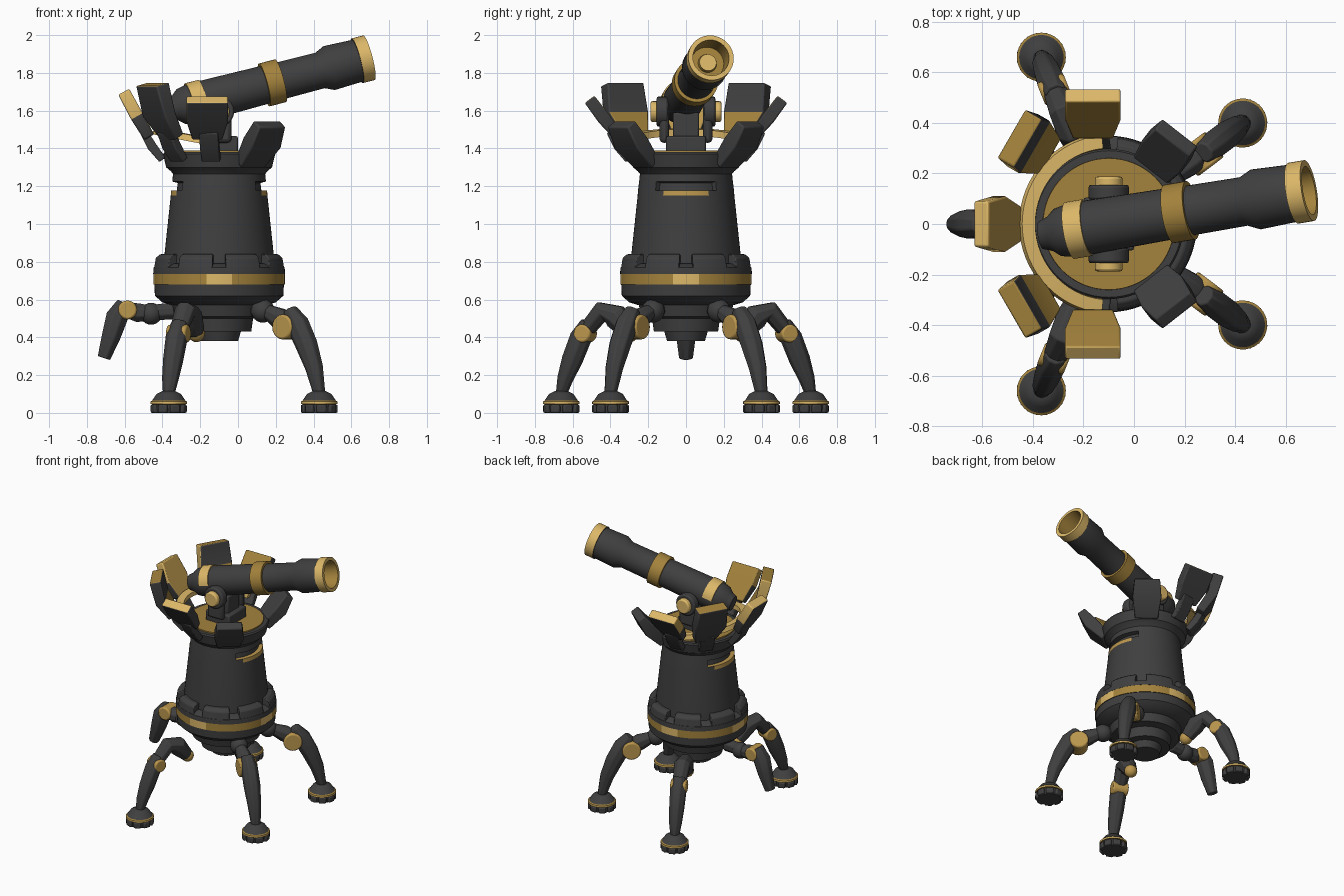
import bpy, bmesh, math
from mathutils import Matrix, Vector

cube = bpy.data.objects.get("Cube")
if cube:
    bpy.data.objects.remove(cube, do_unlink=True)


def material(name, rgb):
    m = bpy.data.materials.new(name)
    m.use_nodes = True
    m.diffuse_color = (*rgb, 1)
    bsdf = next(n for n in m.node_tree.nodes if n.type == 'BSDF_PRINCIPLED')
    bsdf.inputs["Base Color"].default_value = (*rgb, 1)
    bsdf.inputs["Roughness"].default_value = 0.6
    return m


MATS = [material("dark iron", (0.05, 0.05, 0.052)), material("dark brass", (0.37, 0.225, 0.045)),
        material("brass", (0.5, 0.31, 0.075)), material("bright brass", (0.72, 0.48, 0.14))]
IRON, DEEP, BRASS, BRIGHT = range(4)
AXIS = Matrix.Translation((-0.1, 0, 0))      # tower axis


def around(angle):
    return AXIS @ Matrix.Rotation(math.radians(angle), 4, 'Z')


def finish(name, bm, matrix, bevel=0, rule=None):
    bmesh.ops.remove_doubles(bm, verts=bm.verts, dist=1e-5)
    bmesh.ops.recalc_face_normals(bm, faces=bm.faces)
    if rule:
        for f in bm.faces:
            f.material_index = rule(f)
    bm.transform(matrix)
    me = bpy.data.meshes.new(name)
    bm.to_mesh(me)
    bm.free()
    for m in MATS:
        me.materials.append(m)
    ob = bpy.data.objects.new(name, me)
    bpy.context.collection.objects.link(ob)
    if bevel:
        mod = ob.modifiers.new("bevel", 'BEVEL')
        mod.width, mod.segments = bevel, 2
    bpy.ops.object.select_all(action='DESELECT')
    ob.select_set(True)
    bpy.context.view_layer.objects.active = ob
    bpy.ops.object.shade_smooth_by_angle(angle=math.radians(32))


def turned(profile, colours="", start=0, span=360, closed=False, segs=64):
    """Turn a (radius, height) profile about z; colours has one letter per segment:
    i iron, d deep, m middle, l light brass."""
    bm = bmesh.new()
    n = max(2, round(segs * span / 360))
    rows = []
    for k in range(n + 1):
        a = math.radians(start + span * k / n)
        rows.append([bm.verts.new((r * math.cos(a), r * math.sin(a), z)) for r, z in profile])
    count = len(profile) if closed else len(profile) - 1
    for p, q in zip(rows, rows[1:]):
        for i in range(count):
            j = (i + 1) % len(profile)
            ring = [p[i], q[i], q[j], p[j]]
            if profile[i][0] == 0:
                ring.remove(q[i])
            elif profile[j][0] == 0:
                ring.remove(q[j])
            f = bm.faces.new(ring)
            f.material_index = "idml".index(colours[i]) if colours else IRON
    if closed and span < 360:
        bm.faces.new(rows[0])
        bm.faces.new(rows[-1])
    return bm


def loft(name, frame, path, sides=8, bevel=0, rule=None):
    """Sweep sections (reach, height, half depth, half width) in the frame's xz plane."""
    bm = bmesh.new()
    mids = [Vector((t, 0, z)) for t, z, _, _ in path]
    rings = []
    for i, (t, z, a, b) in enumerate(path):
        d = (mids[min(i + 1, len(mids) - 1)] - mids[max(i - 1, 0)]).normalized()
        side = Vector((-d.z, 0, d.x))
        ring = []
        for k in range(sides):
            ang = math.tau * (k + 0.5) / sides
            s = 1 / math.cos(math.pi / sides)
            ring.append(bm.verts.new(mids[i] + side * (a * s * math.cos(ang))
                                     + Vector((0, b * s * math.sin(ang), 0))))
        rings.append(ring)
    for p, q in zip(rings, rings[1:]):
        for k in range(sides):
            j = (k + 1) % sides
            bm.faces.new([p[k], p[j], q[j], q[k]])
    bm.faces.new(rings[0])
    bm.faces.new(rings[-1])
    finish(name, bm, frame, bevel, rule)


def ball(name, matrix, r, colour):
    bm = bmesh.new()
    bmesh.ops.create_uvsphere(bm, u_segments=20, v_segments=12, radius=r)
    finish(name, bm, matrix, rule=lambda f: colour)


def disc(name, matrix, r, depth, colour):
    bm = bmesh.new()
    bmesh.ops.create_cone(bm, cap_ends=True, segments=20, radius1=r, radius2=r, depth=depth)
    finish(name, bm, matrix @ Matrix.Rotation(math.pi / 2, 4, 'X'), 0.01, lambda f: colour)


def box(name, matrix, size, bevel=0.01):
    bm = bmesh.new()
    bmesh.ops.create_cube(bm, size=1, matrix=Matrix.Diagonal((*size, 1)))
    finish(name, bm, matrix, bevel)


# Lower hull with stepped belly and brass belt with bright plates on four sides
hull = turned([(0, .38), (.10, .38), (.115, .43), (.17, .43), (.18, .5), (.235, .51),
               (.25, .57), (.30, .585), (.34, .62), (.343, .68), (.348, .68), (.348, .735),
               (.349, .735), (.347, .77), (.31, .79), (.28, .79)], "iiiiiiiiiidiiii")
for f in hull.faces:
    c = f.calc_center_median()
    if f.material_index == DEEP and min(abs(c.x), abs(c.y)) < 0.07:
        f.material_index = BRIGHT
finish("hull", hull, AXIS)
for k in range(8):
    finish("hull_battlement", turned([(.27, .76), (.349, .75), (.338, .82), (.315, .84), (.27, .84)],
                                     start=45 * k + 6, span=33, closed=True), AXIS, 0.005)

# Tower with recessed vents at both ends
tower = turned([(.29, .78), (.288, .85), (.256, 1.15), (.254, 1.178), (.248, 1.225), (.244, 1.265),
                (.256, 1.28), (.28, 1.30), (.297, 1.37), (.29, 1.38), (.25, 1.38)])
vents = []
for f in tower.faces:
    c = f.calc_center_median()
    if abs(c.y) < 0.125 and 1.15 < c.z < 1.178:
        f.material_index = BRASS
    elif abs(c.y) < 0.15 and 1.178 < c.z < 1.225:
        vents.append(f)
bmesh.ops.recalc_face_normals(tower, faces=tower.faces)
for f in bmesh.ops.inset_region(tower, faces=vents, thickness=0.004, depth=-0.03)["faces"]:
    f.normal_update()
    f.material_index = BRASS if f.normal.z > 0.5 else IRON
finish("tower", tower, AXIS)
finish("deck", turned([(.263, 1.36), (.26, 1.388), (0, 1.388)], "dd"), AXIS)

# Tilted brass arc behind the gun
finish("brass_arc", turned([(.295, -.015), (.358, -.018), (.352, .016), (.30, .02)],
                           start=95, span=170, closed=True),
       AXIS @ Matrix.Translation((0, 0, 1.425)) @ Matrix.Rotation(math.radians(11), 4, 'Y'),
       rule=lambda f: BRIGHT)


# Armour petals: colours for lower inner, upper inner, top and upper side faces
def petal_rule(low, high, top, side, turns):
    def rule(f):
        n, upper = f.normal, f.calc_center_median().z > 1.57
        if n.z > 0.65:
            return top
        if n.x < -0.6:
            return high if upper else low
        return side if upper and any(n.y * s > 0.6 for s in turns) else IRON
    return rule


rear = [(.37, 1.46, .03, .07), (.435, 1.57, .035, .11), (.505, 1.70, .033, .09)]
diagonal = [(.37, 1.46, .03, .08), (.45, 1.58, .035, .12), (.49, 1.74, .04, .11)]
flank = [(.36, 1.46, .025, .08), (.44, 1.56, .035, .11), (.515, 1.66, .032, .11)]
front = [(.265, 1.32, .035, .08), (.37, 1.43, .045, .10), (.435, 1.53, .03, .088)]
petals = [("rear_petal", 180, 0, rear, petal_rule(BRASS, BRASS, BRIGHT, BRIGHT, (1, -1)))]
for s in (1, -1):
    petals += [("diagonal_petal", 135 * s, 15 * s, diagonal,
                petal_rule(DEEP, IRON, DEEP, BRIGHT, (s,))),
               ("flank_petal", 98 * s, -8 * s, flank,
                petal_rule(DEEP, DEEP, BRIGHT, BRASS, (s,))),
               ("front_petal", 52 * s, 0, front, None)]
for name, angle, turn, path, rule in petals:
    pivot = Matrix.Translation((.45, 0, 0))
    frame = around(angle) @ pivot @ Matrix.Rotation(math.radians(turn), 4, 'Z') @ pivot.inverted()
    loft(name, frame, path, 4, 0.008, rule)
    if path is not front:
        loft(name + "_stalk", around(angle), [(.30, 1.34, .02, .05), (.355, 1.41, .025, .05),
                                              (.40, 1.49, .02, .05)], 4, 0.006)

# Gun mount
box("mount_base", Matrix.Translation((-.1, 0, 1.42)), (.2, .21, .09))
box("mount_cradle", Matrix.Translation((-.1, 0, 1.52)), (.13, .14, .14))
for s in (1, -1):
    box("mount_arm", Matrix.Translation((-.1, .115 * s, 1.54)), (.13, .05, .22), 0.02)
    disc("trunnion_collar", Matrix.Translation((-.1, .125 * s, 1.595)), .08, .06, IRON)
    disc("trunnion_cap", Matrix.Translation((-.1, .163 * s, 1.595)), .055, .05, BRIGHT)

# Gun barrel along its raised axis
aim = Vector((1, .167, .26)).to_track_quat('Z', 'Y').to_matrix().to_4x4()
gun = Matrix.Translation((-.1, 0, 1.674)) @ aim
finish("barrel", turned([(0, -.28), (.055, -.28), (.07, -.24), (.095, -.21), (.108, -.15), (.102, .25),
                         (.117, .25), (.117, .34), (.099, .34), (.097, .56), (.12, .61), (.114, .765),
                         (.122, .765), (.122, .83), (.097, .83), (.088, .71), (.05, .71), (.045, .73),
                         (0, .73)], "iiiiidddiiiilldddll", segs=40), gun)
finish("barrel_strap", turned([(.09, -.16), (.114, -.16), (.114, -.085), (.09, -.085)],
                              start=5, span=170, closed=True, segs=40), gun, rule=lambda f: BRIGHT)


# Legs: one pose for each pair and one raised leg
def leg(name, angle, hip, hip_colour, thigh, knee, shin, foot_reach=None):
    frame = around(angle)
    ball(name + "_hip", frame @ Matrix.Translation((hip[0], 0, hip[1])), hip[2], hip_colour)
    loft(name + "_thigh", frame, thigh, 8, 0.006)
    disc(name + "_knee", frame @ Matrix.Translation((knee[0], 0, knee[1])), knee[2], knee[3], BRASS)
    loft(name + "_shin", frame, shin, 8, 0.006)
    if foot_reach:
        spot = frame @ Matrix.Translation((foot_reach, 0, 0))
        finish(name + "_foot", turned([(0, 0), (.08, 0), (.085, .045), (.097, .047), (.097, .06),
                                       (.088, .065), (.065, .10), (.035, .115), (0, .115)],
                                      "iidldiii", segs=32), spot)
        for k in range(8):
            turn = Matrix.Rotation(math.tau * k / 8, 4, 'Z')
            box(name + "_foot_pad", spot @ turn @ Matrix.Translation((.074, 0, .022)),
                (.044, .052, .044), 0.008)


for s, side in ((1, "back"), (-1, "front")):
    leg(side + "_fore_leg", 37 * s, (.29, .54, .062), IRON,
        [(.20, .56, .045, .04), (.33, .53, .04, .04), (.40, .50, .055, .05), (.47, .46, .05, .045)],
        (.46, .455, .066, .125),
        [(.47, .545, .035, .04), (.52, .47, .06, .055), (.58, .36, .057, .055),
         (.63, .24, .046, .045), (.665, .10, .03, .032)], .664)
    leg(side + "_rear_leg", 112 * s, (.32, .42, .045), BRASS,
        [(.33, .43, .045, .045), (.40, .51, .065, .058), (.48, .54, .05, .055),
         (.575, .43, .04, .045)],
        (.575, .42, .048, .112),
        [(.56, .48, .035, .04), (.60, .40, .055, .055), (.65, .28, .053, .05),
         (.69, .18, .04, .042), (.712, .10, .028, .03)], .712)
leg("raised_leg", 180, (.36, .525, .058), IRON,
    [(.24, .54, .045, .04), (.37, .53, .04, .04), (.43, .53, .05, .05), (.49, .545, .04, .045)],
    (.485, .545, .05, .118),
    [(.505, .585, .035, .045), (.54, .51, .058, .058), (.57, .41, .05, .052), (.61, .29, .034, .036)])
